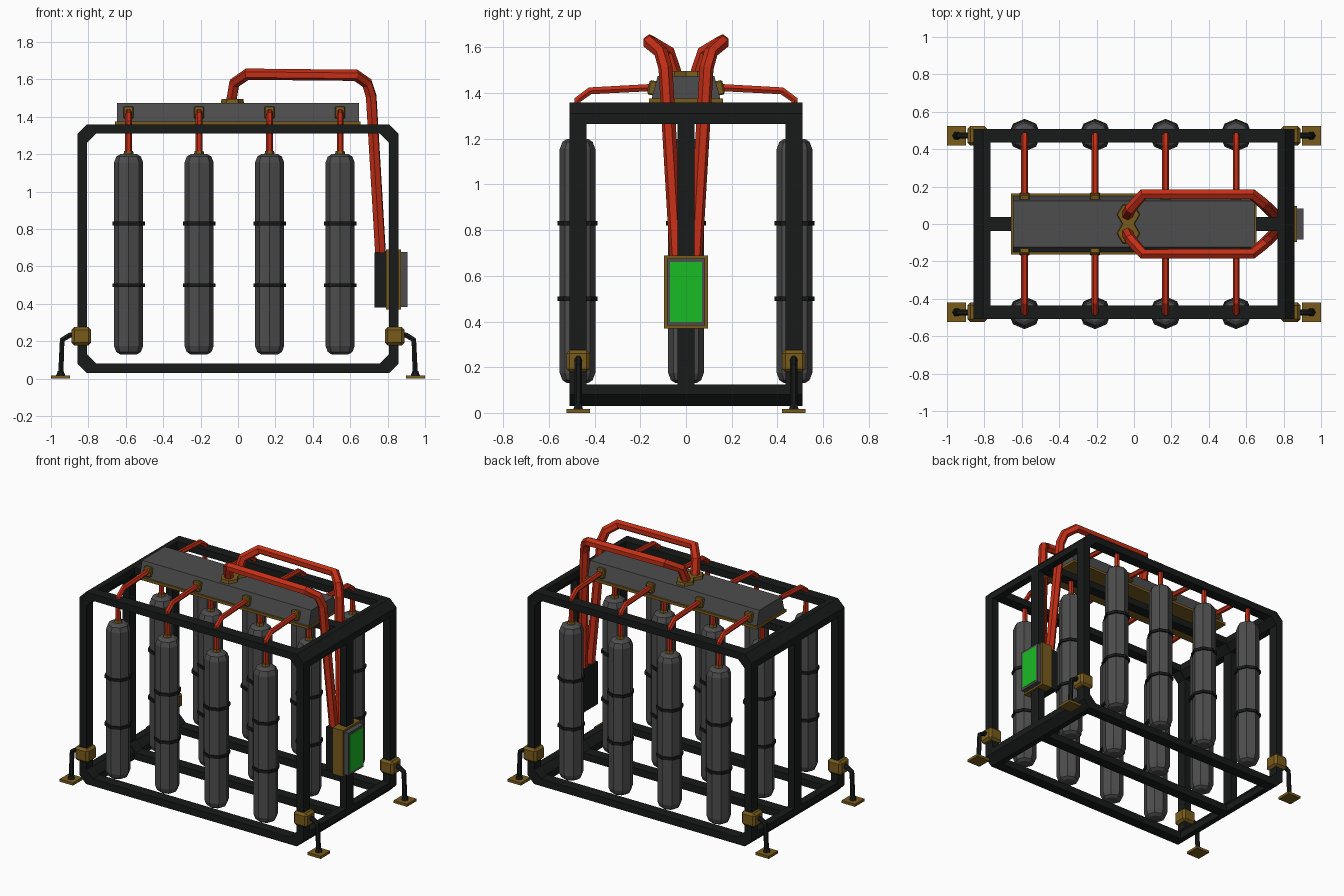
import bpy, bmesh
from math import pi, cos, sin
from mathutils import Matrix

if "Cube" in bpy.data.objects:
    bpy.data.objects.remove(bpy.data.objects["Cube"])


def material(name, r, g, b):
    m = bpy.data.materials.new(name)
    m.diffuse_color = (r, g, b, 1)
    m.use_nodes = True
    m.node_tree.nodes["Principled BSDF"].inputs["Base Color"].default_value = m.diffuse_color
    return m


BLACK = material("black_paint", .009, .011, .010)
GREY = material("dark_grey", .075, .075, .075)
GOLD = material("brass", .19, .105, .012)
RED = material("red_hose", .55, .028, .008)
GREEN = material("green_screen", .01, .5, .018)


def add(name, bm, mat):
    bmesh.ops.recalc_face_normals(bm, faces=bm.faces)
    me = bpy.data.meshes.new(name)
    bm.to_mesh(me)
    bm.free()
    me.materials.append(mat)
    ob = bpy.data.objects.new(name, me)
    bpy.context.collection.objects.link(ob)
    return ob


def box(name, x, y, z, mat, bevel=0):
    """Box from (min, max) ranges."""
    bm = bmesh.new()
    bmesh.ops.create_cube(bm, size=1)
    for v in bm.verts:
        for i, (lo, hi) in enumerate((x, y, z)):
            v.co[i] = hi if v.co[i] > 0 else lo
    if bevel:
        bmesh.ops.bevel(bm, geom=bm.edges[:], offset=bevel, segments=1, affect='EDGES')
    return add(name, bm, mat)


def prism(name, pts, axis, lo, hi, mat):
    """Extrude a 2D outline along x or y; outline is (other axis, z)."""
    bm = bmesh.new()
    put = (lambda a, z, t: (t, a, z)) if axis == 'x' else (lambda a, z, t: (a, t, z))
    rings = [[bm.verts.new(put(a, z, t)) for a, z in pts] for t in (lo, hi)]
    n = len(pts)
    for r in rings:
        bm.faces.new(r)
    for i in range(n):
        j = (i + 1) % n
        bm.faces.new((rings[0][i], rings[0][j], rings[1][j], rings[1][i]))
    return add(name, bm, mat)


def lathe(name, x, y, profile, sides, mat):
    """Faceted turned solid from (radius, z) pairs."""
    bm = bmesh.new()
    rings = [[bm.verts.new((x + r * cos(2 * pi * k / sides), y + r * sin(2 * pi * k / sides), z))
              for k in range(sides)] for r, z in profile]
    for a, b in zip(rings, rings[1:]):
        for k in range(sides):
            j = (k + 1) % sides
            bm.faces.new((a[k], a[j], b[j], b[k]))
    bm.faces.new(rings[0])
    bm.faces.new(rings[-1])
    return add(name, bm, mat)


def tube(name, pts, radius, mat):
    """Six-sided tube along straight segments."""
    cu = bpy.data.curves.new(name + "_path", 'CURVE')
    cu.dimensions = '3D'
    cu.bevel_depth, cu.bevel_resolution, cu.use_fill_caps = radius, 1, True
    sp = cu.splines.new('POLY')
    sp.points.add(len(pts) - 1)
    for p, c in zip(sp.points, pts):
        p.co = (*c, 1)
    sp.use_smooth = False
    tmp = bpy.data.objects.new(name + "_tmp", cu)
    bpy.context.collection.objects.link(tmp)
    bpy.context.view_layer.update()
    me = bpy.data.meshes.new_from_object(tmp.evaluated_get(bpy.context.evaluated_depsgraph_get()))
    bpy.data.objects.remove(tmp)
    me.materials.clear()
    bm = bmesh.new()
    bm.from_mesh(me)
    bpy.data.meshes.remove(me)
    for f in bm.faces:
        f.smooth = False
    return add(name, bm, mat)


def octagon(hx, z0, z1, c):
    return [(-hx + c, z0), (hx - c, z0), (hx, z0 + c), (hx, z1 - c),
            (hx - c, z1), (-hx + c, z1), (-hx, z1 - c), (-hx, z0 + c)]


# frame: three upright loops with cut corners
def frame_loop(name, y):
    bm = bmesh.new()
    loops = [[[bm.verts.new((x, y + d, z)) for x, z in pts] for d in (-.037, .037)]
             for pts in (octagon(.858, .03, 1.36, .05), octagon(.806, .08, 1.312, .05))]
    order = [loops[0][0], loops[0][1], loops[1][1], loops[1][0]]
    for s in range(4):
        a, b = order[s], order[(s + 1) % 4]
        for i in range(8):
            j = (i + 1) % 8
            bm.faces.new((a[i], a[j], b[j], b[i]))
    return add(name, bm, BLACK)


for label, y in (("front", -.472), ("middle", 0), ("back", .472)):
    frame_loop(label + "_frame_loop", y)

# cross beams filling the loop corners
corner = [(.858, 1.31), (.808, 1.36), (.768, 1.36), (.768, 1.312), (.806, 1.265), (.858, 1.265)]
for s, side in ((-1, "left"), (1, "right")):
    prism(side + "_top_beam", [(s * x, z) for x, z in corner], 'y', -.5, .5, BLACK)
    prism(side + "_bottom_beam", [(s * x, 1.39 - z) for x, z in corner], 'y', -.5, .5, BLACK)

# gas bottles in three rows, with bands, valves and feed hoses
for x in (-.585, -.208, .169, .546):
    for s in (-1, 0, 1):
        y = s * .475
        lathe("gas_bottle", x, y, [(.045, .13), (.066, .143), (.078, .175), (.078, 1.155),
                                   (.066, 1.187), (.045, 1.2)], 8, GREY)
        for z in (.5, .83):
            lathe("bottle_band", x, y, [(.087, z - .01), (.087, z + .01)], 8, BLACK)
        lathe("bottle_valve", x, y, [(.028, 1.195), (.024, 1.217)], 6, GOLD)
        if s:
            tube("feed_hose", [(x, y, 1.2), (x, y, 1.37), (x, s * .42, 1.41), (x, s * .14, 1.425)],
                 .018, RED)
            nut = box("hose_nut", (-.027, .027), (-.022, .022), (-.032, .032), GOLD, .006)
            nut.data.transform(Matrix.Translation((x, s * .143, 1.422)) @ Matrix.Rotation(s * .2, 4, 'X'))
        else:
            tube("feed_hose", [(x, 0, 1.2), (x, 0, 1.37)], .018, RED)

# manifold on top
box("manifold_base", (-.657, .655), (-.162, .162), (1.358, 1.376), GOLD)
prism("manifold_body", [(-.15, 1.376), (.15, 1.376), (.124, 1.475), (-.124, 1.475)],
      'x', -.648, .648, GREY)

# main hoses running down to the control box
for s in (-1, 1):
    lathe("main_hose_flange", -.03, s * .05, [(.062, 1.474), (.058, 1.496)], 6, GOLD)
    tube("main_hose", [(-.035, s * .05, 1.49), (-.02, s * .08, 1.58), (.05, s * .16, 1.628),
                       (.63, s * .16, 1.622), (.69, s * .11, 1.58), (.712, s * .09, 1.51),
                       (.762, s * .04, .67)], .031, RED)

# control box with screen
box("control_box_back", (.73, .795), (-.08, .08), (.38, .675), BLACK)
box("control_box_frame", (.79, .872), (-.096, .096), (.37, .69), GOLD)
box("control_box_bezel", (.87, .905), (-.083, .083), (.383, .676), GREY)
box("screen", (.89, .907), (-.07, .07), (.398, .66), GREEN)

# stabiliser feet at the four posts
for s in (-1, 1):
    for y in (-.472, .472):
        xs = sorted((s * .785, s * .89))
        box("foot_clamp", xs, (y - .052, y + .052), (.178, .276), GOLD, .015)
        tube("foot_leg", [(s * .86, y, .24), (s * .9, y, .232), (s * .94, y, .208), (s * .948, y, .015)],
             .016, BLACK)
        lathe("foot_ankle", s * .948, y, [(.026, .012), (.016, .04)], 6, BLACK)
        box("foot_plate", sorted((s * .898, s)), (y - .051, y + .051), (0, .018), GOLD)
